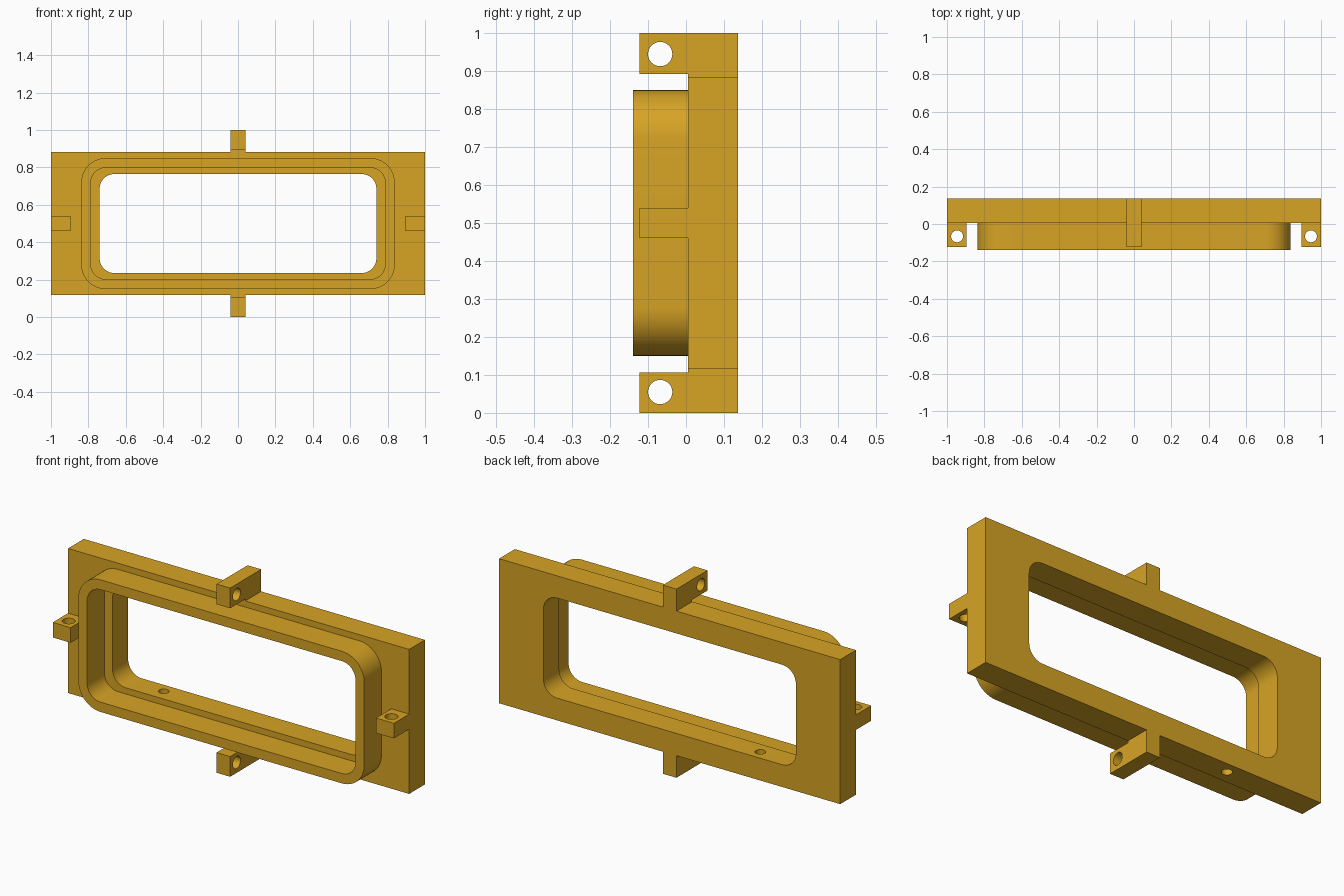
import bpy, bmesh, math
from mathutils import Vector

if "Cube" in bpy.data.objects:
    bpy.data.objects.remove(bpy.data.objects["Cube"])

gold = bpy.data.materials.new("golden_yellow")
gold.diffuse_color = (0.68, 0.37, 0.018, 1)
gold.use_nodes = True
gold.node_tree.nodes["Principled BSDF"].inputs["Base Color"].default_value = gold.diffuse_color


def rect(u0, u1, v0, v1):
    return [(u0, v0), (u1, v0), (u1, v1), (u0, v1)]


def rounded(hu, hv, cv, r, n=12):
    """Rounded rectangle centred on u = 0, v = cv."""
    pts = []
    for k, (su, sv) in enumerate([(1, 1), (-1, 1), (-1, -1), (1, -1)]):
        for i in range(n + 1):
            a = math.pi / 2 * (k + i / n)
            pts.append((su * (hu - r) + r * math.cos(a),
                        cv + sv * (hv - r) + r * math.sin(a)))
    return pts


def circle(u, v, r, n=32):
    return [(u + r * math.cos(2 * math.pi * i / n),
             v + r * math.sin(2 * math.pi * i / n)) for i in range(n)]


def prism(name, loops, axis, a, b):
    """Extrude an outline with holes along an axis from a to b."""
    place = {"x": lambda u, v: (a, u, v),
             "y": lambda u, v: (u, a, v),
             "z": lambda u, v: (u, v, a)}[axis]
    bm = bmesh.new()
    edges = []
    for loop in loops:
        vs = [bm.verts.new(place(u, v)) for u, v in loop]
        edges += [bm.edges.new((vs[i - 1], vs[i])) for i in range(len(vs))]
    bmesh.ops.triangle_fill(bm, edges=edges, use_beauty=True)
    ext = bmesh.ops.extrude_face_region(bm, geom=bm.faces[:])
    top = [g for g in ext["geom"] if isinstance(g, bmesh.types.BMVert)]
    step = Vector([(b - a) if c == axis else 0 for c in "xyz"])
    bmesh.ops.translate(bm, verts=top, vec=step)
    bmesh.ops.recalc_face_normals(bm, faces=bm.faces[:])
    me = bpy.data.meshes.new(name)
    bm.to_mesh(me)
    bm.free()
    me.materials.append(gold)
    ob = bpy.data.objects.new(name, me)
    bpy.context.collection.objects.link(ob)
    return ob


def smooth(ob):
    bpy.ops.object.select_all(action="DESELECT")
    ob.select_set(True)
    bpy.context.view_layer.objects.active = ob
    bpy.ops.object.shade_smooth_by_angle(angle=math.radians(30))


FRONT, SEAT, BACK, MID = -0.14, 0.005, 0.137, 0.5

# back plate with rounded window
plate = prism("back_plate", [rect(-1, 1, 0.117, 0.883),
                             rounded(0.74, 0.265, MID, 0.08)], "y", SEAT, BACK)

# drain hole through the lower rail
cutter = prism("drain_cutter", [circle(-0.49, 0.077, 0.026)], "z", 0.05, 0.32)
cut = plate.modifiers.new("drain_hole", "BOOLEAN")
cut.operation, cut.solver, cut.object = "DIFFERENCE", "EXACT", cutter
bpy.context.view_layer.objects.active = plate
bpy.ops.object.modifier_apply(modifier=cut.name)
bpy.data.objects.remove(cutter)
smooth(plate)

# raised collar around the window
smooth(prism("front_collar", [rounded(0.838, 0.35, MID, 0.13),
                              rounded(0.787, 0.298, MID, 0.08)], "y", FRONT, SEAT))

# upper and lower lugs with cross holes
for name, s in (("upper_lug", 1), ("lower_lug", -1)):
    outline = [(-0.123, 0.393), (SEAT, 0.393), (SEAT, 0.383),
               (BACK, 0.383), (BACK, 0.5), (-0.123, 0.5)]
    loops = [outline, circle(-0.068, 0.445, 0.032)]
    loops = [[(y, MID + s * z) for y, z in lp] for lp in loops]
    smooth(prism(name, loops, "x", -0.04, 0.04))

# side lugs with vertical holes
for name, s in (("right_lug", 1), ("left_lug", -1)):
    loops = [rect(0.895, 1, -0.123, SEAT), circle(0.946, -0.066, 0.032)]
    loops = [[(s * x, y) for x, y in lp] for lp in loops]
    smooth(prism(name, loops, "z", 0.46, 0.54))
